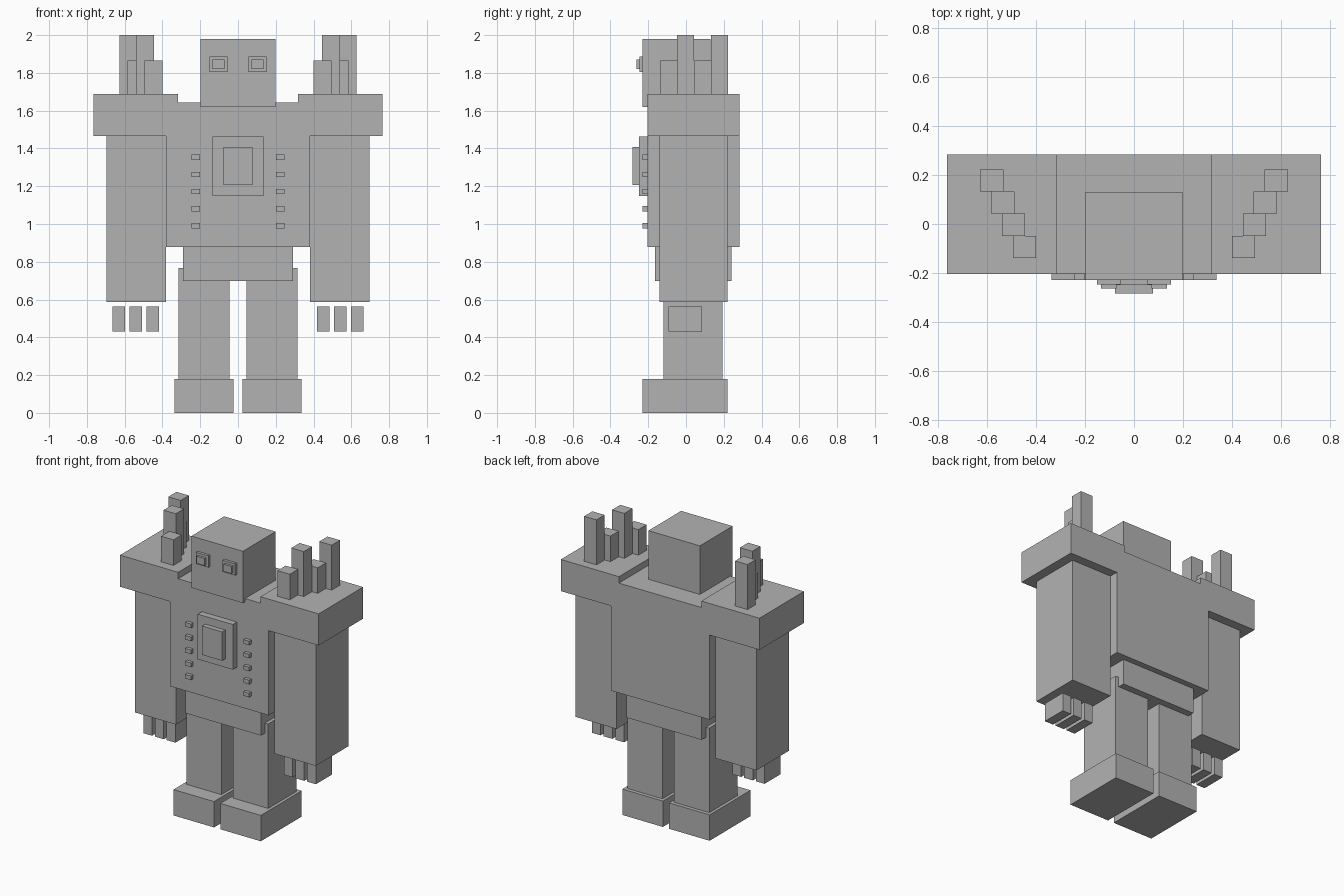
import bpy, bmesh

old = bpy.data.objects.get("Cube")
if old:
    bpy.data.objects.remove(old, do_unlink=True)

# One plain grey for everything
GREY = (0.45, 0.45, 0.45, 1.0)
grey = bpy.data.materials.new("plain grey")
grey.diffuse_color = GREY
grey.use_nodes = True
grey.node_tree.nodes["Principled BSDF"].inputs["Base Color"].default_value = GREY


def finish(name, bm):
    bmesh.ops.recalc_face_normals(bm, faces=bm.faces)
    mesh = bpy.data.meshes.new(name)
    bm.to_mesh(mesh)
    bm.free()
    mesh.materials.append(grey)
    obj = bpy.data.objects.new(name, mesh)
    bpy.context.collection.objects.link(obj)
    return obj


def box(name, xs, ys, zs):
    """Box given by its (low, high) range on each axis."""
    bm = bmesh.new()
    bmesh.ops.create_cube(bm, size=1.0)
    for v in bm.verts:
        v.co = [lo + (c + 0.5) * (hi - lo) for c, (lo, hi) in zip(v.co, (xs, ys, zs))]
    return finish(name, bm)


def pair(name, xs, ys, zs):
    """Box on the left (+x) and its mirror image on the right."""
    box("left_" + name, xs, ys, zs)
    box("right_" + name, (-xs[1], -xs[0]), ys, zs)


# Torso with broad shoulders: one T-shaped profile pushed from front to back
half = [(0.38, 0.878), (0.38, 1.467), (0.764, 1.467), (0.764, 1.687),
        (0.317, 1.687), (0.317, 1.642)]
outline = half + [(-x, z) for x, z in reversed(half)]
bm = bmesh.new()
face = bm.faces.new([bm.verts.new((x, -0.205, z)) for x, z in outline])
side = bmesh.ops.extrude_face_region(bm, geom=[face], use_keep_orig=True)
back = [g for g in side["geom"] if isinstance(g, bmesh.types.BMVert)]
bmesh.ops.translate(bm, verts=back, vec=(0, 0.489, 0))
finish("torso_and_shoulders", bm)

# Head and waist
box("head", (-0.198, 0.198), (-0.229, 0.13), (1.62, 1.98))
box("waist", (-0.29, 0.29), (-0.163, 0.242), (0.698, 0.885))

# Eyes: frame and lens
pair("eye_frame", (0.055, 0.151), (-0.247, -0.22), (1.806, 1.887))
pair("eye_lens", (0.072, 0.134), (-0.263, -0.24), (1.82, 1.87))

# Chest panel with raised centre
box("chest_panel", (-0.135, 0.135), (-0.25, -0.2), (1.148, 1.462))
box("chest_panel_centre", (-0.077, 0.077), (-0.284, -0.24), (1.207, 1.408))

# Two columns of chest buttons
for i in range(5):
    z = 1.353 - 0.0905 * i
    pair(f"chest_button_{i + 1}", (0.202, 0.246), (-0.229, -0.2), (z - 0.014, z + 0.014))

# Arms, with three fingers floating just below each
pair("arm", (0.38, 0.696), (-0.139, 0.22), (0.586, 1.467))
for i in range(3):
    x = 0.417 + 0.09 * i
    pair(f"finger_{i + 1}", (x, x + 0.067), (-0.092, 0.085), (0.432, 0.562))

# Shoulder posts: a diagonal row, alternately short and tall
for i, top in enumerate((1.865, 2.0, 1.865, 2.0)):
    x, y = 0.4 + 0.0445 * i, -0.138 + 0.09 * i
    pair(f"shoulder_post_{i + 1}", (x, x + 0.095), (y, y + 0.09), (1.68, top))

# Legs and feet
pair("leg", (0.045, 0.315), (-0.118, 0.194), (0.17, 0.768))
pair("foot", (0.024, 0.336), (-0.229, 0.22), (0.0, 0.18))
